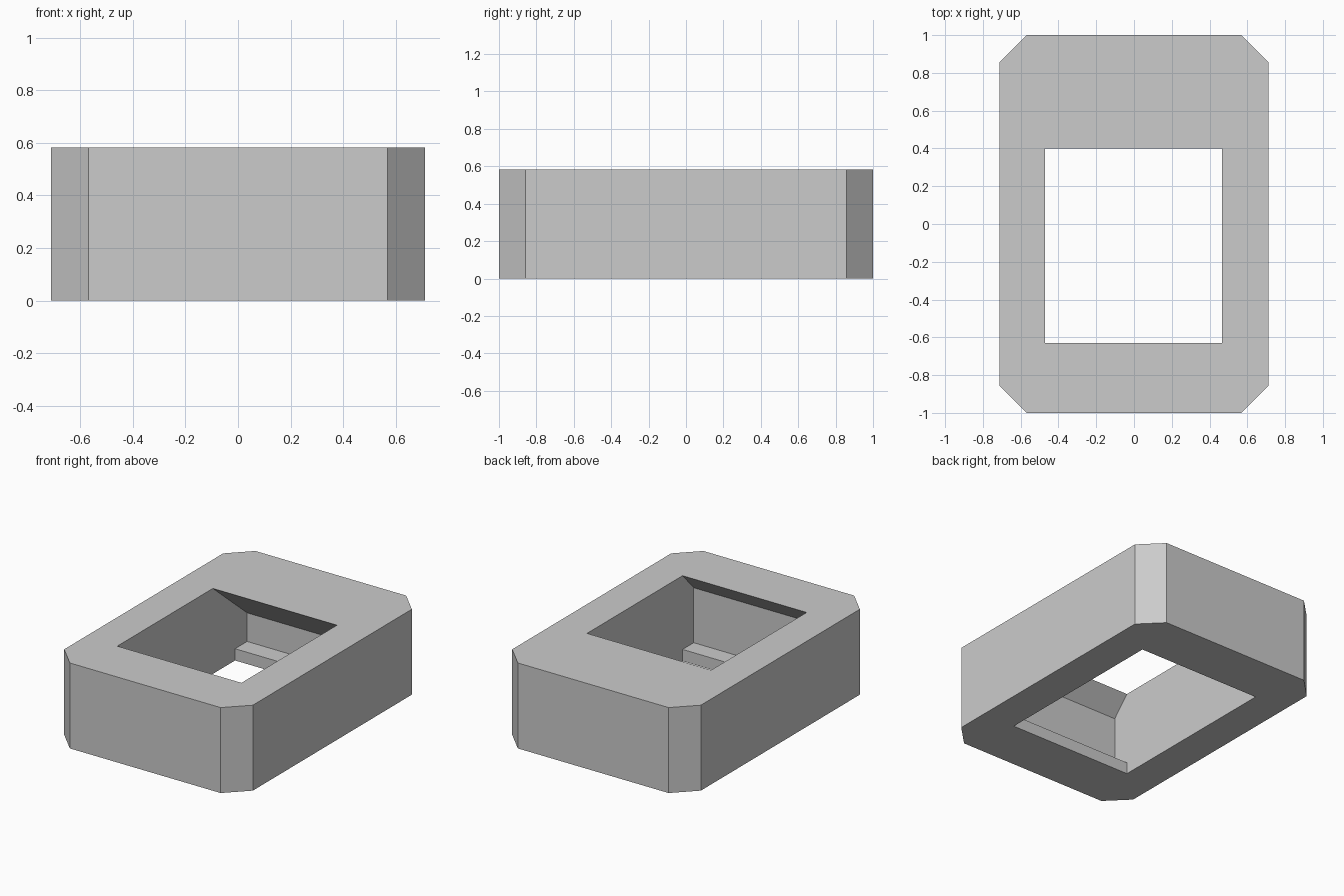
import bpy
import bmesh
from mathutils import Vector

if "Cube" in bpy.data.objects:
    bpy.data.objects.remove(bpy.data.objects["Cube"])

HEIGHT = 0.583


def make_material(name, value):
    mat = bpy.data.materials.new(name)
    mat.use_nodes = True
    colour = (value, value, value, 1)
    mat.diffuse_color = colour
    mat.node_tree.nodes["Principled BSDF"].inputs["Base Color"].default_value = colour
    return mat


def prism(name, points, sweep, mat):
    """Extrude a closed outline of 3D points along the sweep vector."""
    bm = bmesh.new()
    face = bm.faces.new([bm.verts.new(p) for p in points])
    result = bmesh.ops.extrude_face_region(bm, geom=[face], use_keep_orig=True)
    moved = [v for v in result["geom"] if isinstance(v, bmesh.types.BMVert)]
    bmesh.ops.translate(bm, verts=moved, vec=Vector(sweep))
    bmesh.ops.recalc_face_normals(bm, faces=bm.faces)
    mesh = bpy.data.meshes.new(name)
    bm.to_mesh(mesh)
    bm.free()
    mesh.materials.append(mat)
    obj = bpy.data.objects.new(name, mesh)
    bpy.context.collection.objects.link(obj)
    return obj


grey = make_material("light grey", 0.6)

# Block with four chamfered vertical corners
half_x, half_y, chamfer = 0.712, 1.0, 0.143
outline = []
for sx, sy in ((1, 1), (-1, 1), (-1, -1), (1, -1)):
    corner = [(sx * half_x, sy * (half_y - chamfer), 0),
              (sx * (half_x - chamfer), sy * half_y, 0)]
    outline += corner if sx * sy > 0 else corner[::-1]
frame = prism("socket_frame", outline, (0, 0, HEIGHT), grey)

# Side profile (y, z) of the opening: bottom lips, clip recesses, sloped catches
profile = [(-0.63, -0.2), (-0.63, 0.08), (-0.75, 0.08), (-0.75, 0.455),
           (-0.63, HEIGHT), (-0.63, 0.8), (0.40, 0.8), (0.40, HEIGHT),
           (0.77, 0.275), (0.77, 0.08), (0.64, 0.08), (0.64, -0.2)]
left, right = -0.47, 0.467
cutter = prism("opening_cutter", [(left, y, z) for y, z in profile],
               (right - left, 0, 0), grey)
cutter.hide_render = True

# Cut the opening, then discard the cutter
cut = frame.modifiers.new("opening", "BOOLEAN")
cut.operation = "DIFFERENCE"
cut.solver = "EXACT"
cut.object = cutter
bpy.context.view_layer.objects.active = frame
frame.select_set(True)
bpy.ops.object.modifier_apply(modifier=cut.name)
bpy.data.objects.remove(cutter)
